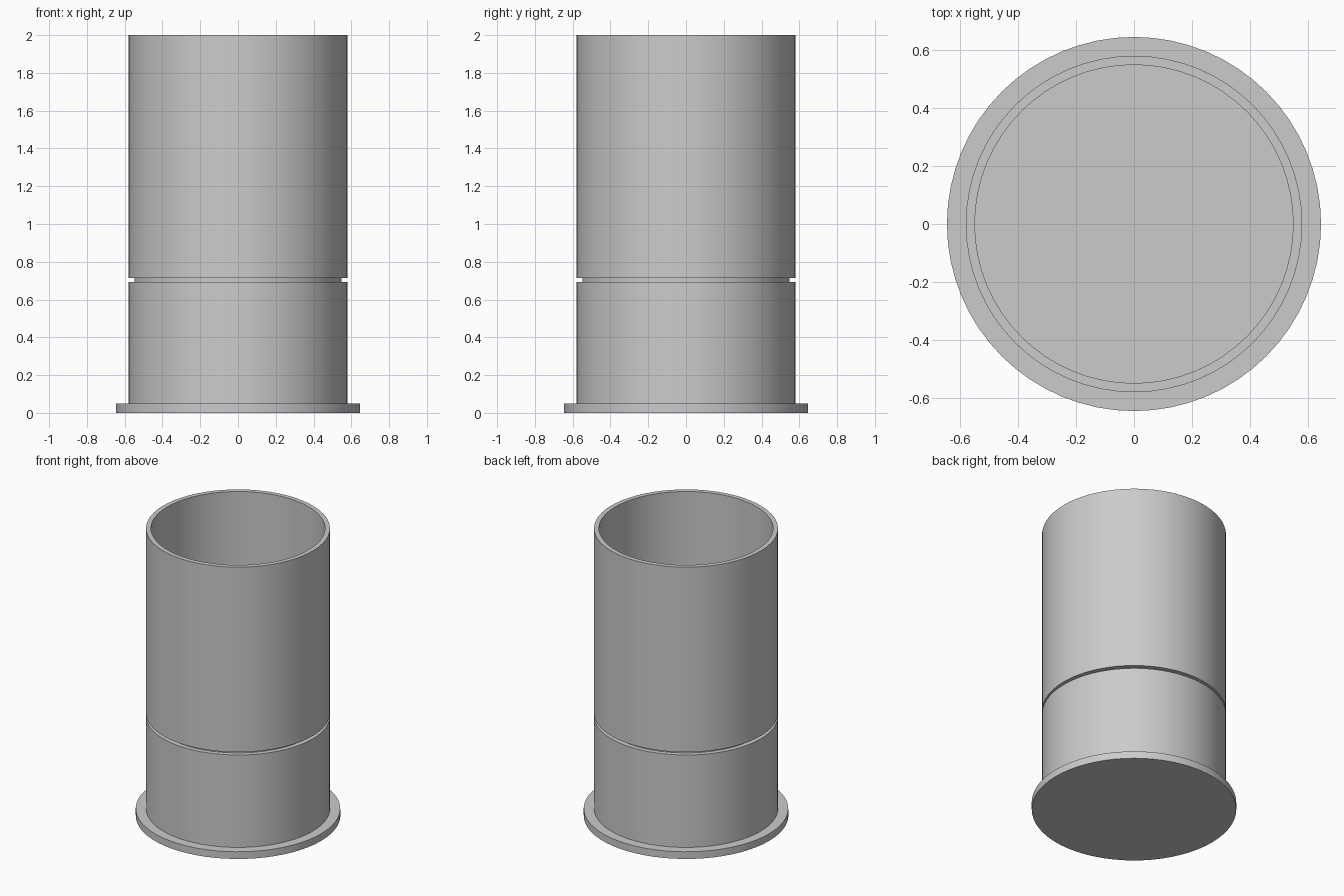
import bpy, bmesh, math

cube = bpy.data.objects.get("Cube")
if cube:
    bpy.data.objects.remove(cube, do_unlink=True)

SEGMENTS = 64

# Plain grey material
grey = bpy.data.materials.new("plain_grey")
grey.use_nodes = True
colour = (0.6, 0.6, 0.6, 1)
grey.diffuse_color = colour
grey.node_tree.nodes["Principled BSDF"].inputs["Base Color"].default_value = colour


def lathe(name, profile):
    """Spin a (radius, height) profile that starts and ends on the z axis."""
    bm = bmesh.new()
    verts = [bm.verts.new((r, 0, z)) for r, z in profile]
    edges = [bm.edges.new(pair) for pair in zip(verts, verts[1:])]
    bmesh.ops.spin(bm, geom=verts + edges, axis=(0, 0, 1), cent=(0, 0, 0),
                   angle=math.tau, steps=SEGMENTS, use_duplicate=False)
    bmesh.ops.remove_doubles(bm, verts=bm.verts, dist=0.0001)
    bmesh.ops.recalc_face_normals(bm, faces=bm.faces)
    mesh = bpy.data.meshes.new(name)
    bm.to_mesh(mesh)
    bm.free()
    mesh.materials.append(grey)
    obj = bpy.data.objects.new(name, mesh)
    bpy.context.collection.objects.link(obj)
    bpy.ops.object.select_all(action="DESELECT")
    obj.select_set(True)
    bpy.context.view_layer.objects.active = obj
    bpy.ops.object.shade_smooth_by_angle(angle=math.radians(30))


flange, wall, bore = 0.645, 0.58, 0.549
rim, groove_top, groove_bottom, flange_top = 2.0, 0.713, 0.693, 0.05

# Flanged base, grooved neck and open sleeve as one continuous skin
lathe("flanged_canister", [
    (0, 0), (flange, 0), (flange, flange_top),
    (wall, flange_top), (wall, groove_bottom),
    (bore, groove_bottom), (bore, groove_top),
    (wall, groove_top), (wall, rim),
    (bore, rim), (bore, groove_top + 0.002), (0, groove_top + 0.002),
])
